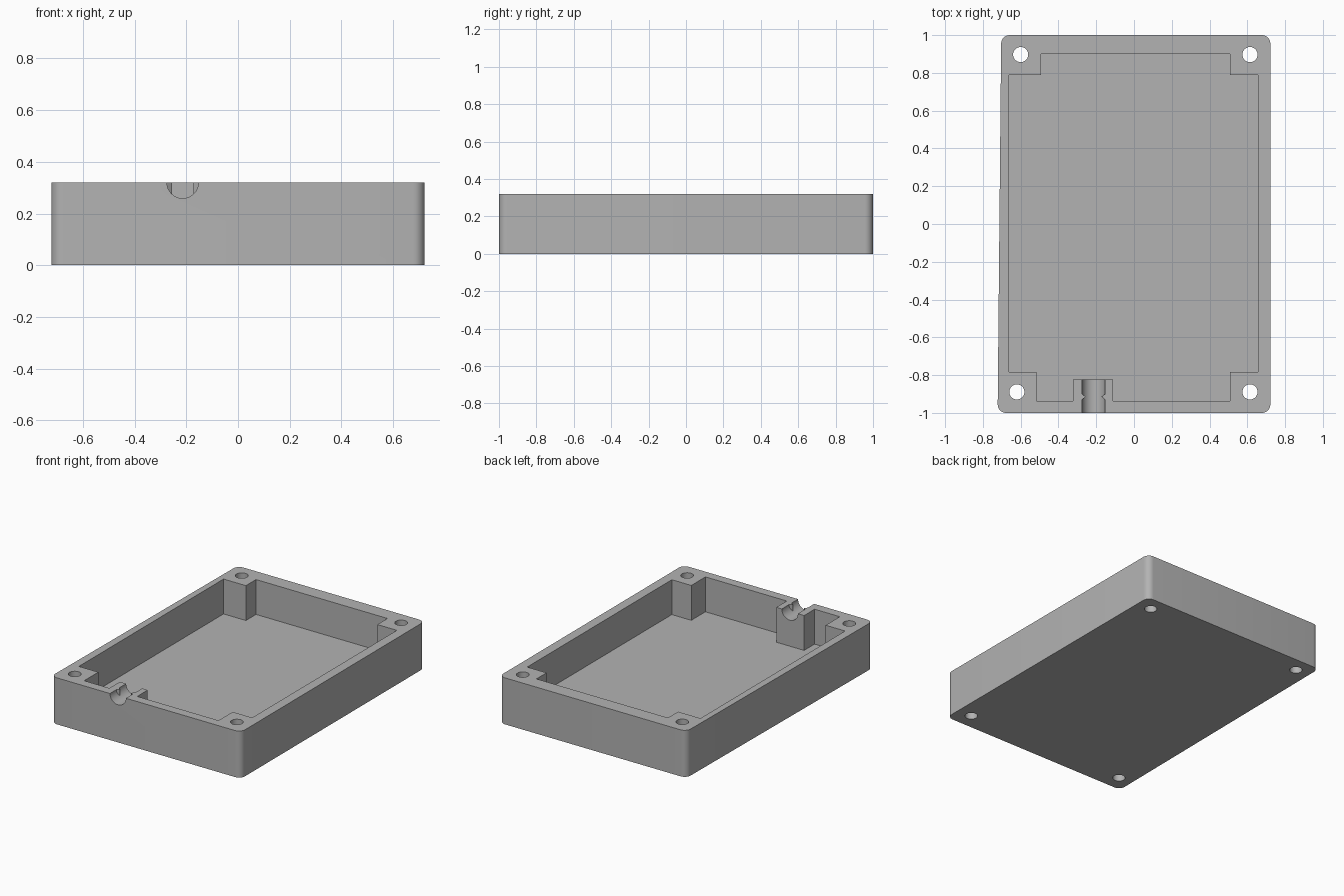
import bpy, bmesh, math
from mathutils import Matrix

if "Cube" in bpy.data.objects:
    bpy.data.objects.remove(bpy.data.objects["Cube"], do_unlink=True)

HEIGHT, FLOOR = 0.32, 0.08

grey = bpy.data.materials.new("plain grey")
grey.use_nodes = True
colour = (0.45, 0.45, 0.45, 1)
grey.diffuse_color = colour
grey.node_tree.nodes["Principled BSDF"].inputs["Base Color"].default_value = colour


def finish(name, bm):
    bmesh.ops.recalc_face_normals(bm, faces=bm.faces)
    mesh = bpy.data.meshes.new(name)
    bm.to_mesh(mesh)
    bm.free()
    obj = bpy.data.objects.new(name, mesh)
    bpy.context.collection.objects.link(obj)
    mesh.materials.append(grey)
    return obj


def prism(name, outline, z0, z1, radius=0):
    """Extrude a plan outline upwards, optionally rounding its upright edges."""
    bm = bmesh.new()
    face = bm.faces.new([bm.verts.new((x, y, z0)) for x, y in outline])
    top = bmesh.ops.extrude_face_region(bm, geom=[face])["geom"]
    for v in top:
        if isinstance(v, bmesh.types.BMVert):
            v.co.z = z1
    if radius:
        upright = [e for e in bm.edges if abs(e.verts[0].co.z - e.verts[1].co.z) > 0.01]
        bmesh.ops.bevel(bm, geom=upright, offset=radius, segments=8,
                        profile=0.5, affect='EDGES')
    return finish(name, bm)


def cylinder(name, centre, radius, length, along_y=False):
    bm = bmesh.new()
    turn = Matrix.Rotation(math.pi / 2, 4, 'X') if along_y else Matrix()
    bmesh.ops.create_cone(bm, cap_ends=True, segments=48, radius1=radius, radius2=radius,
                          depth=length, matrix=Matrix.Translation(centre) @ turn)
    return finish(name, bm)


def cut(target, cutter):
    mod = target.modifiers.new("cut", 'BOOLEAN')
    mod.operation, mod.solver, mod.object = 'DIFFERENCE', 'EXACT', cutter
    bpy.context.view_layer.objects.active = target
    bpy.ops.object.modifier_apply(modifier=mod.name)
    bpy.data.objects.remove(cutter, do_unlink=True)


# Outer block, slightly narrower at the back on one side
tray = prism("enclosure_tray",
             [(-0.722, -1), (0.722, -1), (0.722, 1), (-0.703, 1)], 0, HEIGHT, 0.045)

# Cavity outline leaves four corner posts and a cable block at the front
left, right, front, back = -0.663, 0.656, -0.937, 0.90
post_y0, post_y1, post_x = -0.783, 0.79, 0.508
cavity = prism("cavity_cutter", [
    (-0.515, front), (-0.323, front), (-0.323, -0.823), (-0.111, -0.823), (-0.111, front),
    (post_x, front), (post_x, post_y0), (right, post_y0), (right, post_y1),
    (post_x, post_y1), (post_x, back), (-0.493, back), (-0.493, post_y1),
    (left, post_y1), (left, post_y0), (-0.515, post_y0)], FLOOR, 0.5)
cut(tray, cavity)

# Screw holes through the corner posts
for x, y in [(-0.60, 0.897), (0.614, 0.897), (-0.62, -0.889), (0.614, -0.889)]:
    cut(tray, cylinder("hole_cutter", (x, y, 0.16), 0.04, 1))

# Cable channel with a pair of gripping ribs
cable_x, rib_y = -0.214, -0.915
channel = cylinder("channel_cutter", (cable_x, -0.95, HEIGHT), 0.061, 0.4, along_y=True)
for side in (-1, 1):
    rib = prism("rib_cutter", [(cable_x + side * 0.08, rib_y - 0.03),
                               (cable_x + side * 0.042, rib_y),
                               (cable_x + side * 0.08, rib_y + 0.03)], 0.2, 0.5)
    cut(channel, rib)
cut(tray, channel)

# Smooth the curved walls, keep the corners crisp
bpy.ops.object.select_all(action='DESELECT')
tray.select_set(True)
bpy.context.view_layer.objects.active = tray
bpy.ops.object.shade_smooth_by_angle(angle=math.radians(30))
